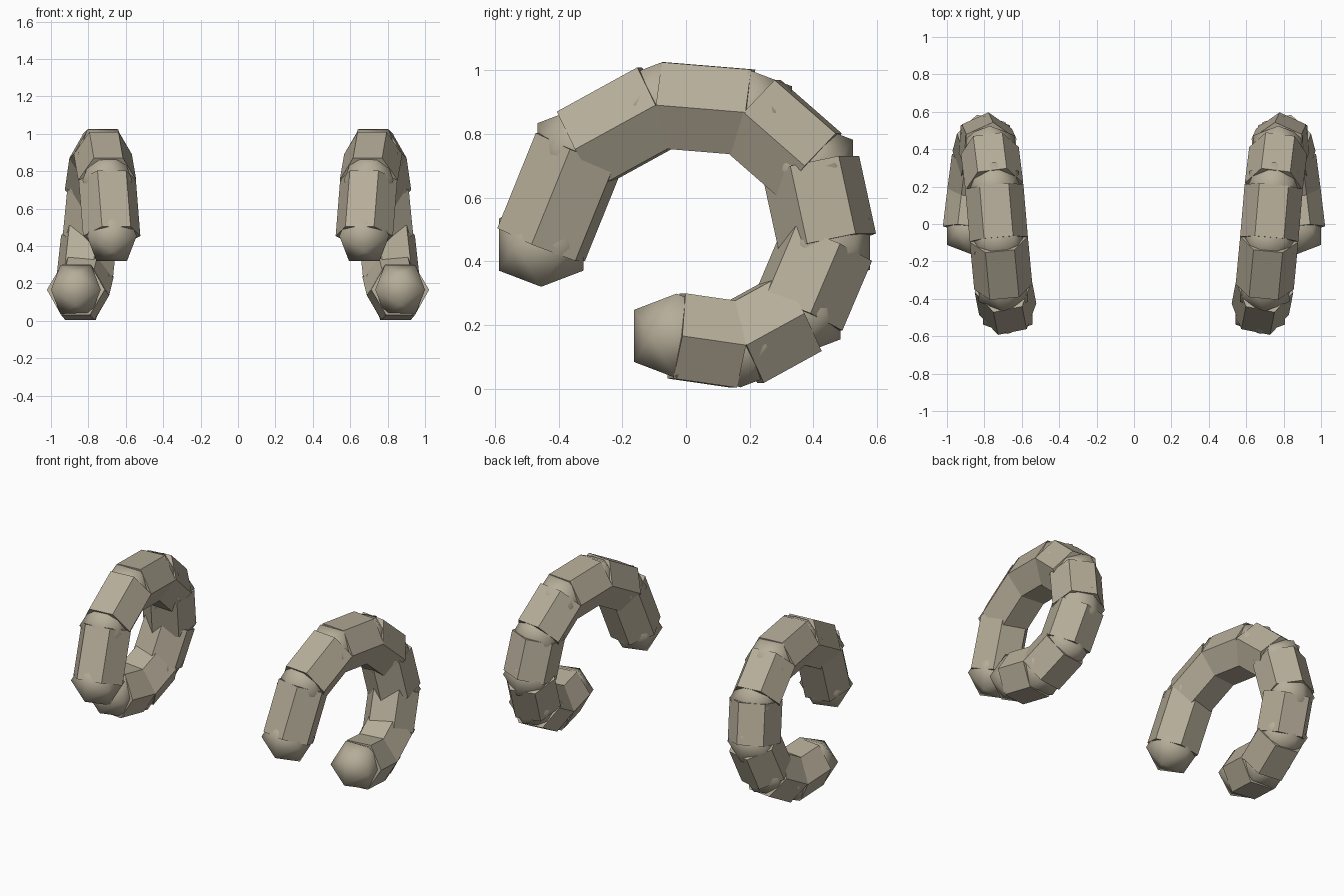
import bpy, bmesh, math
from mathutils import Vector

cube = bpy.data.objects.get("Cube")
if cube:
    bpy.data.objects.remove(cube, do_unlink=True)

RADIUS = 0.156
GOLDEN = (1 + math.sqrt(5)) / 2

# Horn colour
horn_mat = bpy.data.materials.new("horn_tan")
horn_mat.use_nodes = True
tan = (0.47, 0.42, 0.32, 1.0)
horn_mat.diffuse_color = tan
bsdf = next(n for n in horn_mat.node_tree.nodes if n.type == 'BSDF_PRINCIPLED')
bsdf.inputs["Base Color"].default_value = tan
bsdf.inputs["Roughness"].default_value = 0.8


def add_object(name, bm, smooth):
    bmesh.ops.recalc_face_normals(bm, faces=bm.faces)
    for face in bm.faces:
        face.smooth = smooth
    mesh = bpy.data.meshes.new(name)
    bm.to_mesh(mesh)
    bm.free()
    mesh.materials.append(horn_mat)
    obj = bpy.data.objects.new(name, mesh)
    bpy.context.collection.objects.link(obj)
    return obj


def add_knuckle(name, centre):
    """Icosahedron made from three golden rectangles, with level top edge."""
    bm = bmesh.new()
    s = RADIUS / math.sqrt(1 + GOLDEN ** 2)
    for a in (-s, s):
        for b in (-s * GOLDEN, s * GOLDEN):
            for co in ((a, 0, b), (0, b, a), (b, a, 0)):
                bm.verts.new(centre + Vector(co))
    bmesh.ops.convex_hull(bm, input=bm.verts)
    return add_object(name, bm, True)


def add_segment(name, start, end):
    """Capped six-sided prism whose corner axis stays horizontal."""
    axis = (end - start).normalized()
    side = Vector((0, 0, 1)).cross(axis).normalized()
    up = axis.cross(side)
    bm = bmesh.new()
    rings = []
    for p in (start, end):
        rings.append([bm.verts.new(p + RADIUS * (side * math.cos(i * math.pi / 3)
                                                 + up * math.sin(i * math.pi / 3)))
                      for i in range(6)])
    for i in range(6):
        j = (i + 1) % 6
        bm.faces.new((rings[0][i], rings[0][j], rings[1][j], rings[1][i]))
    for ring in rings:
        bm.faces.new(ring)
    return add_object(name, bm, False)


# Curl of the horn as (y, z), drifting steadily outward in x
curl = [(-0.455, 0.455), (-0.334, 0.754), (-0.081, 0.893),
        (0.20, 0.87), (0.392, 0.702), (0.445, 0.458),
        (0.352, 0.239), (0.17, 0.139), (-0.03, 0.168)]

for label, sign in (("left", 1), ("right", -1)):
    joints = [Vector((sign * (0.675 + 0.024 * i), y, z - 0.002))
              for i, (y, z) in enumerate(curl)]
    for i, joint in enumerate(joints):
        add_knuckle(f"{label}_horn_knuckle_{i + 1}", joint)
    for i in range(len(joints) - 1):
        add_segment(f"{label}_horn_segment_{i + 1}", joints[i], joints[i + 1])
